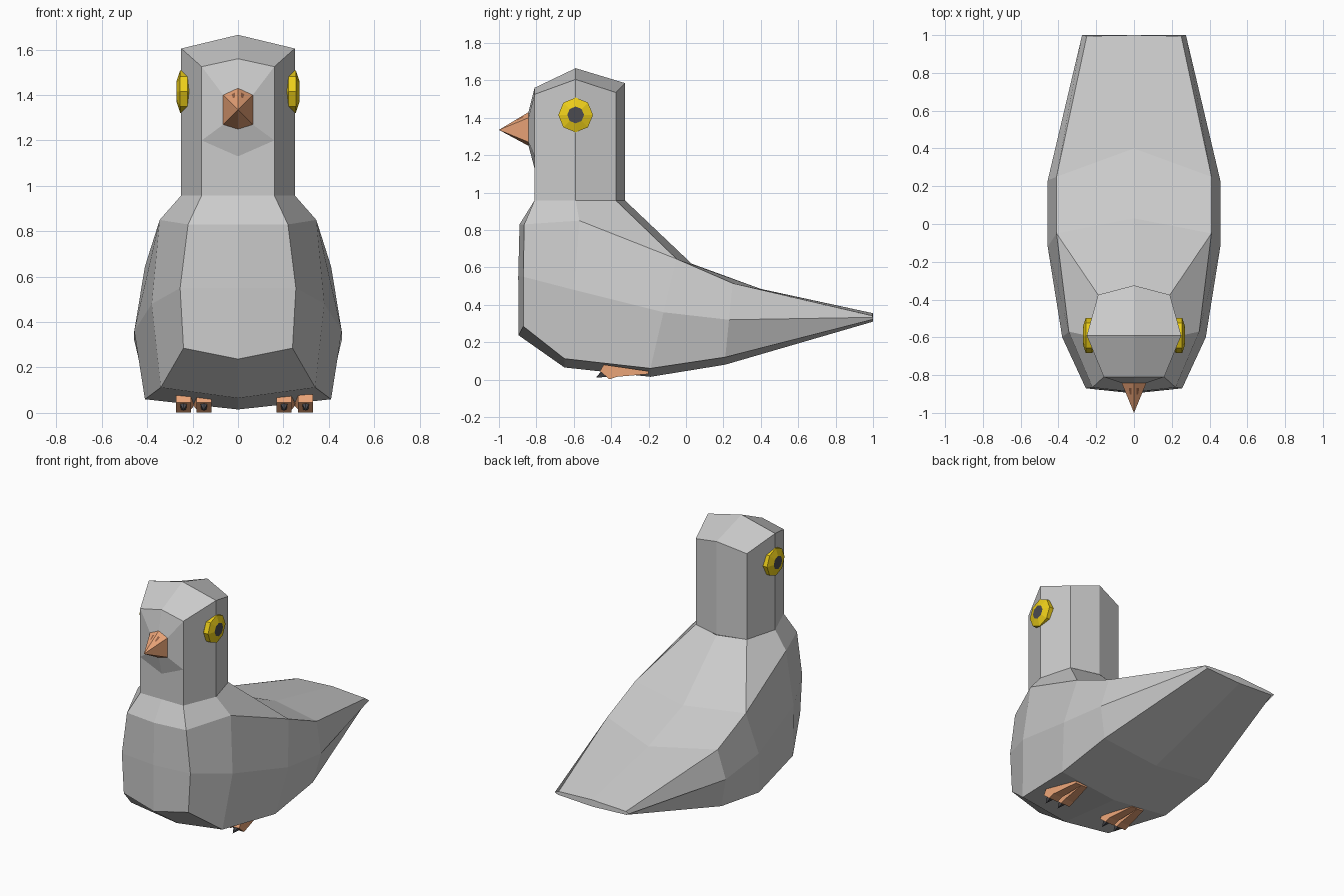
import bpy, bmesh, math
from mathutils import Vector

if "Cube" in bpy.data.objects:
    bpy.data.objects.remove(bpy.data.objects["Cube"])


def material(name, r, g, b):
    m = bpy.data.materials.new(name)
    m.diffuse_color = (r, g, b, 1)
    m.use_nodes = True
    m.node_tree.nodes["Principled BSDF"].inputs["Base Color"].default_value = m.diffuse_color
    return m


ORANGE = material("orange", 0.80, 0.36, 0.18)
YELLOW = material("yellow", 0.85, 0.62, 0.01)
DARK = material("dark", 0.07, 0.07, 0.08)
BROWN = material("dark_orange", 0.30, 0.12, 0.06)


def build(name, faces, mats=(), mirror=False, slots=None):
    """Mesh from polygons given as point lists, welded and optionally mirrored in x."""
    bm = bmesh.new()
    sides = (1, -1) if mirror else (1,)
    for s in sides:
        for i, pts in enumerate(faces):
            f = bm.faces.new([bm.verts.new((s * p[0], p[1], p[2])) for p in pts])
            f.material_index = slots[i] if slots else 0
    bmesh.ops.remove_doubles(bm, verts=bm.verts, dist=1e-4)
    bmesh.ops.recalc_face_normals(bm, faces=bm.faces)
    me = bpy.data.meshes.new(name)
    bm.to_mesh(me)
    bm.free()
    for m in mats:
        me.materials.append(m)
    ob = bpy.data.objects.new(name, me)
    bpy.context.collection.objects.link(ob)
    return ob


def strip(a, b):
    return [[a[i], a[i + 1], b[i + 1], b[i]] for i in range(len(a) - 1)]


def loft(rings):
    """Closed tube through rings, capped at both ends (last face is the end cap)."""
    faces = [rings[0]]
    for a, b in zip(rings, rings[1:]):
        faces += strip(a + a[:1], b + b[:1])
    return faces + [rings[-1]]


# Body: long lines running from the breast to the tail (right half)
keel = [(0, -.895, .237), (0, -.65, .065), (0, -.19, .015), (0, .21, .08), (0, 1, .31)]
rim = [keel[0], (.24, -.87, .285), (.34, -.65, .112), (.41, -.19, .06),
       (.41, .21, .12), (.255, 1, .322)]
mid = [(0, -.897, .55), (.255, -.87, .55), (.38, -.6, .48), (.457, -.12, .36),
       (.457, .23, .32), (.275, 1, .333)]
shoulder = [(0, -.89, .83), (.22, -.865, .83), (.345, -.57, .85), (.41, -.05, .645),
            (.41, .25, .515), (.25, .995, .342)]
spine = [(0, -.325, .957), (0, .03, .62), (0, .4, .485), (0, 1, .355)]

# Neck and head: one outline from front centre to back centre, reused at the crown
outline = [(0, -.81), (.16, -.81), (.25, -.59), (.19, -.375), (0, -.325)]
neck = [(x, y, .958) for x, y in outline]
crown = [(x, y, z) for (x, y), z in zip(outline, (1.56, 1.525, 1.605, 1.535, 1.585))]
peak = (0, -.59, 1.665)
cheek, chin = (.16, -.81, 1.2), (0, -.81, 1.13)
beak_base = [(0, -.842, 1.43), (.065, -.842, 1.4), (.065, -.842, 1.27), (0, -.842, 1.25)]

faces = strip(shoulder, mid) + strip(mid, rim) + strip(rim[1:], keel)
faces += strip(neck[:4], shoulder[:4]) + strip([neck[3]] + shoulder[3:], spine)
faces += [[spine[-1], shoulder[-1], mid[-1], rim[-1], keel[-1]]]
faces += strip(neck[2:], crown[2:])
faces += [[neck[0], neck[1], cheek, chin],
          [neck[1], cheek, crown[1], crown[2], neck[2]],
          [crown[0], crown[1], crown[2], peak],
          [peak, crown[2], crown[3], crown[4]]]
faces += strip([crown[0], crown[1], cheek, chin], beak_base) + [beak_base]
build("body", faces, mirror=True)

# Beak: pyramid with six sides, and nostrils lying on its upper facets
tip = (0, -1, 1.335)
build("beak", [[a, b, tip] for a, b in zip(beak_base, beak_base[1:])] + [beak_base],
      [ORANGE], mirror=True)
a, b, t = (Vector(p) for p in (beak_base[0], beak_base[1], tip))
lift = (b - a).cross(t - a).normalized() * .002
lift *= 1 if lift.z > 0 else -1
nostril = [a + (b - a) * u + (t - a) * v + lift
           for u, v in ((.2, .16), (.42, .16), (.32, .38), (.2, .38))]
build("nostrils", [nostril], [BROWN], mirror=True)

# Eyes: eight-sided discs with a dark pupil
rings = [[(x, -.59 + r * math.cos(k * math.pi / 4), 1.415 + r * math.sin(k * math.pi / 4))
          for k in range(8)]
         for x, r in ((.205, .07), (.222, .093), (.255, .093), (.271, .045))]
eye = loft(rings)
for side, s in (("right", 1), ("left", -1)):
    build(side + "_eye", [[(s * x, y, z) for x, y, z in f] for f in eye],
          [YELLOW, DARK], slots=[0] * (len(eye) - 1) + [1])

# Feet: two toes meeting at the heel, each with a claw
toe = [(-.2, .045), (-.44, .08), (-.46, .045), (-.41, .002), (-.37, .015), (-.2, .03)]
for side, toes in (("right", (.203, .298)), ("left", (-.24, -.15))):
    heel = sum(toes) / 2
    toe_faces, claw_faces = [], []
    for cx in toes:
        out = .022 if cx > heel else -.022
        walls = [[((heel + out if y > -.3 else cx) + w * (.022 if y > -.3 else .033), y, z)
                  for y, z in toe] for w in (-1, 1)]
        toe_faces.append(loft(walls))
        base = [(cx + dx, y, z) for dx, y, z in
                ((0, -.44, .06), (.018, -.445, .045), (.012, -.42, .015),
                 (-.012, -.42, .015), (-.018, -.445, .045))]
        claw_tip = (cx, -.482, .01)
        claw_faces += [[p, q, claw_tip] for p, q in zip(base, base[1:] + base[:1])] + [base]
    for i, f in enumerate(toe_faces):
        build(f"{side}_toe_{i + 1}", f, [ORANGE])
    build(side + "_claws", claw_faces, [DARK])
